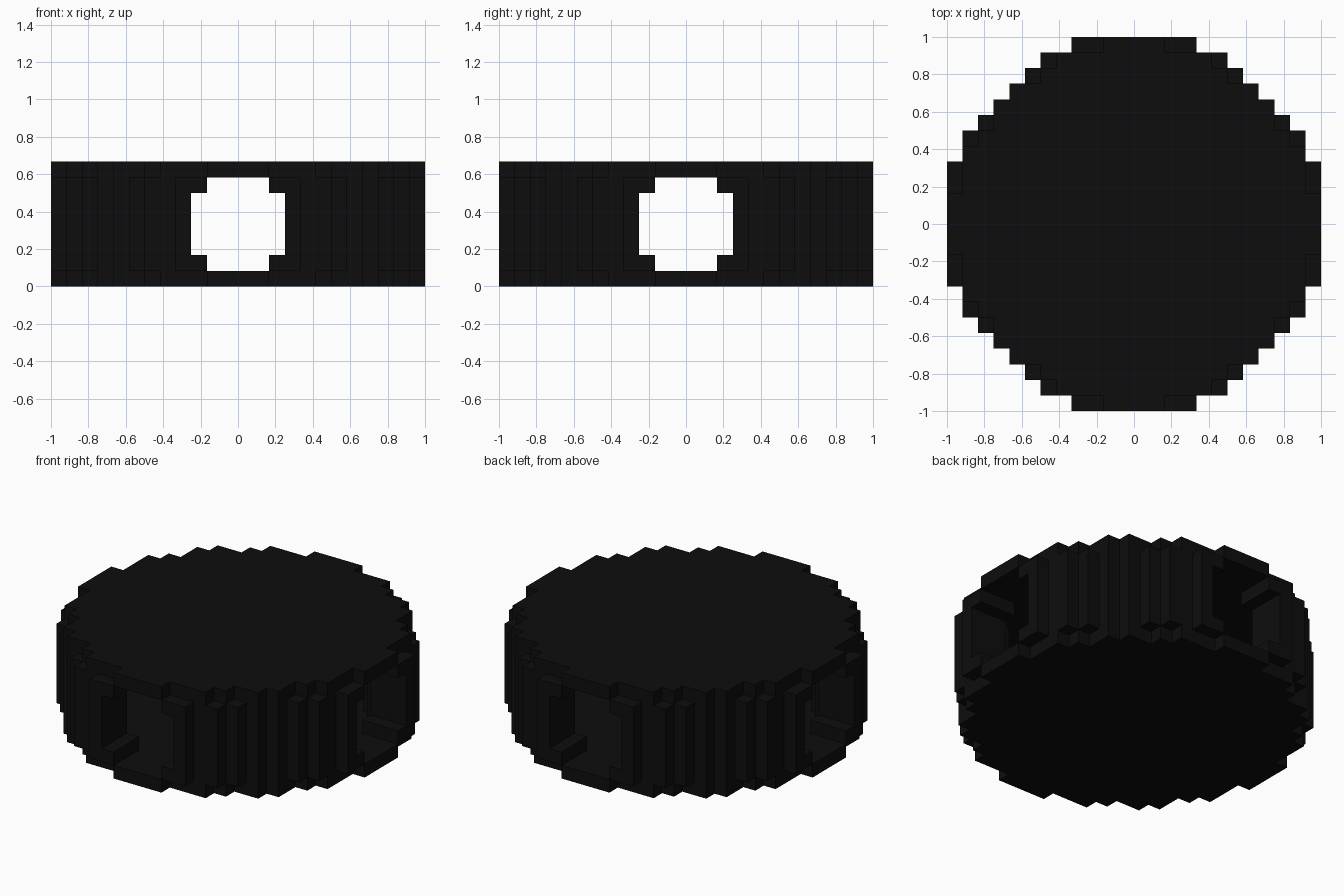
import bpy, bmesh
from mathutils import Vector

cube = bpy.data.objects.get("Cube")
if cube:
    bpy.data.objects.remove(cube, do_unlink=True)

U = 1 / 12      # edge of one block
LAYERS = 8

# Half widths of each block row, from the centre row outwards
WALL_ROWS = [12, 12, 12, 12, 11, 11, 10, 9, 8, 7, 6, 4]
PLATE_ROWS = [12, 12, 11, 11, 11, 10, 9, 9, 8, 6, 5, 2]
HOLLOW_RADIUS = 9.2

black = bpy.data.materials.new("matte black")
black.use_nodes = True
colour = (0.0043, 0.0043, 0.0043, 1)
black.diffuse_color = colour
bsdf = black.node_tree.nodes["Principled BSDF"]
bsdf.inputs["Base Color"].default_value = colour
bsdf.inputs["Roughness"].default_value = 0.8


def part_at(i, j, k):
    """Name of the part that fills block (i, j, k), or None if it is empty."""
    x, y = abs(i + 0.5), abs(j + 0.5)
    if x > 12 or y > 12 or not 0 <= k < LAYERS:
        return None
    row = int(y)
    if k in (0, LAYERS - 1):
        if x > PLATE_ROWS[row]:
            return None
        return "bottom_plate" if k == 0 else "top_plate"
    # Ring wall, hollow inside, with a stepped round opening on each side
    opening = 2 if k in (1, LAYERS - 2) else 3
    if x > WALL_ROWS[row] or x * x + y * y < HOLLOW_RADIUS ** 2:
        return None
    if min(x, y) < opening:
        return None
    return "ring_wall"


def add_block_face(bm, cell, axis, side):
    """Add the square on one side of a block, facing outwards."""
    a, b = (axis + 1) % 3, (axis + 2) % 3
    corners = [(0, 0), (1, 0), (1, 1), (0, 1)]
    if side < 0:
        corners.reverse()
    verts = []
    for s, t in corners:
        p = Vector(cell)
        p[axis] += side > 0
        p[a] += s
        p[b] += t
        verts.append(bm.verts.new(p * U))
    bm.faces.new(verts)


def build_part(name):
    """Make the outer skin of a part, leaving out faces between blocks."""
    bm = bmesh.new()
    for i in range(-12, 12):
        for j in range(-12, 12):
            for k in range(LAYERS):
                if part_at(i, j, k) != name:
                    continue
                for axis in range(3):
                    for side in (-1, 1):
                        near = [i, j, k]
                        near[axis] += side
                        if part_at(*near) is None:
                            add_block_face(bm, (i, j, k), axis, side)
    bmesh.ops.remove_doubles(bm, verts=bm.verts, dist=1e-4)
    # Merge coplanar squares into clean flat faces
    bmesh.ops.dissolve_limit(bm, angle_limit=0.01, verts=bm.verts, edges=bm.edges)
    mesh = bpy.data.meshes.new(name)
    bm.to_mesh(mesh)
    bm.free()
    mesh.materials.append(black)
    obj = bpy.data.objects.new(name, mesh)
    bpy.context.collection.objects.link(obj)


for part in ("bottom_plate", "ring_wall", "top_plate"):
    build_part(part)
